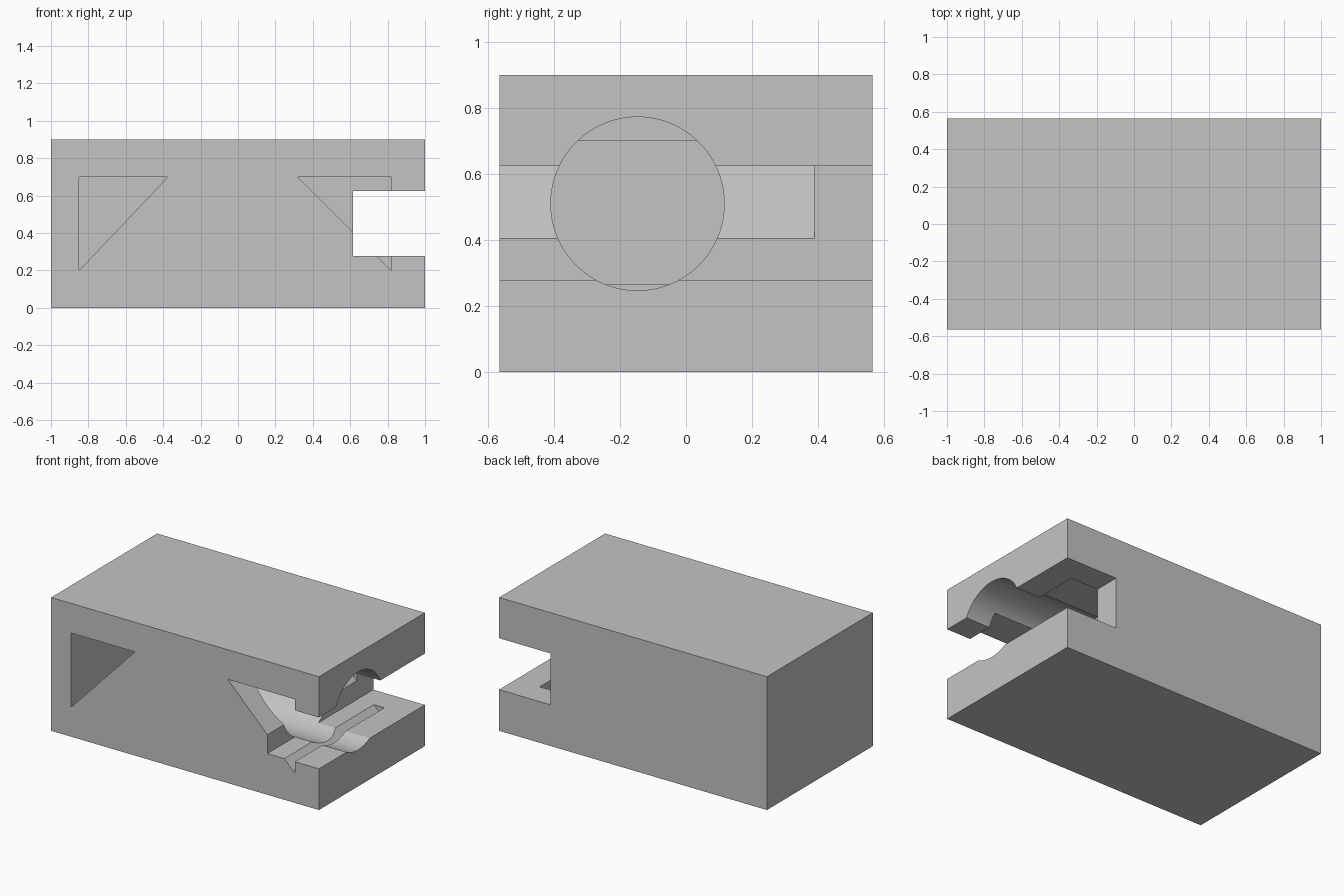
import bpy
import bmesh
from math import radians, pi
from mathutils import Matrix, Vector

if "Cube" in bpy.data.objects:
    bpy.data.objects.remove(bpy.data.objects["Cube"], do_unlink=True)

HALF_DEPTH = 0.565
POCKET_END = 0.39

grey = bpy.data.materials.new("plain grey")
grey.use_nodes = True
colour = (0.55, 0.55, 0.55, 1)
grey.diffuse_color = colour
grey.node_tree.nodes["Principled BSDF"].inputs["Base Color"].default_value = colour


def add_object(name, bm):
    bmesh.ops.recalc_face_normals(bm, faces=bm.faces[:])
    mesh = bpy.data.meshes.new(name)
    bm.to_mesh(mesh)
    bm.free()
    mesh.materials.append(grey)
    obj = bpy.data.objects.new(name, mesh)
    bpy.context.collection.objects.link(obj)
    return obj


def prism(name, profile, y0, y1):
    """Extrude an x-z outline along y."""
    bm = bmesh.new()
    face = bm.faces.new([bm.verts.new((x, y0, z)) for x, z in profile])
    moved = bmesh.ops.extrude_face_region(bm, geom=[face])["geom"]
    verts = [v for v in moved if isinstance(v, bmesh.types.BMVert)]
    bmesh.ops.translate(bm, vec=Vector((0, y1 - y0, 0)), verts=verts)
    return add_object(name, bm)


def rectangle(x0, x1, z0, z1):
    return [(x0, z0), (x1, z0), (x1, z1), (x0, z1)]


# Solid block
block = prism("block", rectangle(-1, 1, 0, 0.9), -HALF_DEPTH, HALF_DEPTH)

# Side slot running front to back
slot = prism("slot_cutter", rectangle(0.615, 1.2, 0.278, 0.625), -0.8, 0.8)

# Triangular pockets opening at the front
left_pocket = prism("left_pocket_cutter",
                    [(0.32, 0.7), (0.82, 0.7), (0.82, 0.2)], -0.8, POCKET_END)
right_pocket = prism("right_pocket_cutter",
                     [(-0.85, 0.7), (-0.375, 0.7), (-0.85, 0.2)], -0.8, POCKET_END)

# Round bore from the left side into the far pocket
bore_start, bore_end = -0.788, 1.2
bm = bmesh.new()
bmesh.ops.create_cone(
    bm, cap_ends=True, segments=96, radius1=0.263, radius2=0.263,
    depth=bore_end - bore_start,
    matrix=Matrix.Translation(((bore_start + bore_end) / 2, -0.147, 0.51))
    @ Matrix.Rotation(pi / 2, 4, "Y"))
bore = add_object("bore_cutter", bm)

# Carve the block, then discard the cutters
bpy.ops.object.select_all(action="DESELECT")
block.select_set(True)
bpy.context.view_layer.objects.active = block
for cutter in (bore, left_pocket, right_pocket, slot):
    cutter.hide_render = True
    cut = block.modifiers.new(cutter.name, "BOOLEAN")
    cut.operation = "DIFFERENCE"
    cut.solver = "EXACT"
    cut.object = cutter
    bpy.ops.object.modifier_apply(modifier=cut.name)
    bpy.data.objects.remove(cutter, do_unlink=True)

bpy.ops.object.shade_smooth_by_angle(angle=radians(20))
